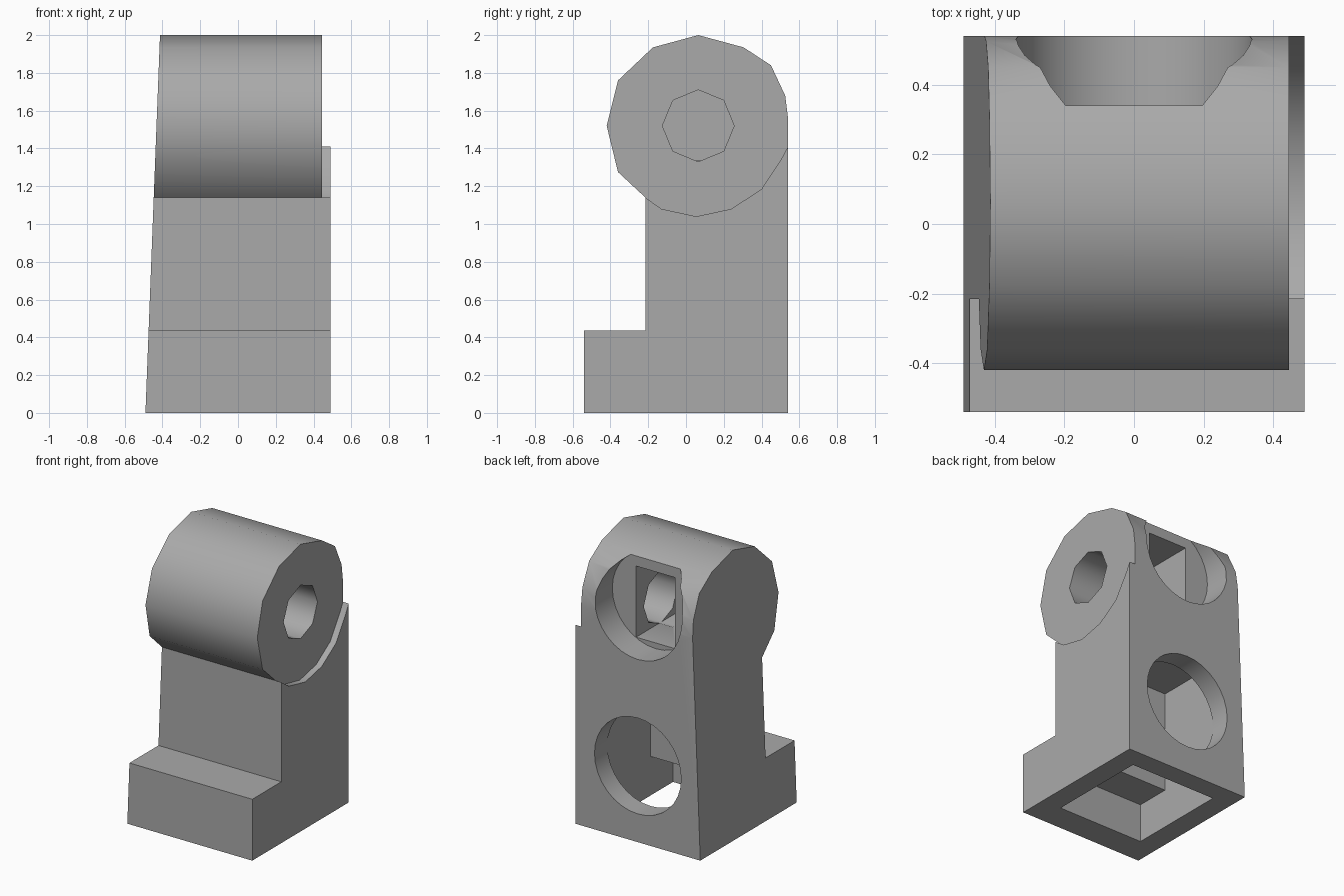
import bpy, bmesh, math
from mathutils import Vector

if "Cube" in bpy.data.objects:
    bpy.data.objects.remove(bpy.data.objects["Cube"], do_unlink=True)

grey = bpy.data.materials.new("plain grey")
grey.use_nodes = True
grey.diffuse_color = (0.4, 0.4, 0.4, 1)
grey.node_tree.nodes["Principled BSDF"].inputs["Base Color"].default_value = (0.4, 0.4, 0.4, 1)


def finish(bm, name):
    bmesh.ops.recalc_face_normals(bm, faces=bm.faces)
    mesh = bpy.data.meshes.new(name)
    bm.to_mesh(mesh)
    bm.free()
    mesh.materials.append(grey)
    obj = bpy.data.objects.new(name, mesh)
    bpy.context.collection.objects.link(obj)
    return obj


def extrude_x(name, profile, x0, x1, taper=0):
    """Extrude a (y, z) profile along x; taper leans the x0 side inward with height."""
    bm = bmesh.new()
    face = bm.faces.new([bm.verts.new((x0 + taper * z, y, z)) for y, z in profile])
    new = bmesh.ops.extrude_face_region(bm, geom=[face])["geom"]
    for v in new:
        if isinstance(v, bmesh.types.BMVert):
            v.co.x = x1
    return finish(bm, name)


def ring(y, z, radius, sides):
    steps = [2 * math.pi * i / sides for i in range(sides)]
    return [(y + radius * math.sin(a), z + radius * math.cos(a)) for a in steps]


def round_hole(name, z, y0, y1):
    """Round cutter running along y."""
    bm = bmesh.new()
    face = bm.faces.new([bm.verts.new((x, y0, h)) for x, h in ring(0, z, 0.34, 32)])
    new = bmesh.ops.extrude_face_region(bm, geom=[face])["geom"]
    for v in new:
        if isinstance(v, bmesh.types.BMVert):
            v.co.y = y1
    return finish(bm, name)


# Side outline: foot, shin, and rounded hip barrel
hip_front = [(-0.215, 1.14), (-0.36, 1.275), (-0.42, 1.52), (-0.36, 1.76),
             (-0.175, 1.935), (0.065, 2.0)]
hip_back = [(0.305, 1.935), (0.45, 1.84), (0.525, 1.68), (0.54, 1.56)]
foot = [(0.54, 0), (-0.54, 0), (-0.54, 0.435), (-0.215, 0.435)]
leg = extrude_x("leg", foot + hip_front + hip_back, -0.49, 0.49, taper=0.0385)

# Shallow step around the hip on the inner side
hip_under = [(-0.215, 1.14), (-0.13, 1.08), (0.055, 1.04), (0.24, 1.08),
             (0.4, 1.185), (0.505, 1.345), (0.54, 1.41)]
step = hip_under + [(0.8, 1.41), (0.8, 2.3), (-0.8, 2.3), (-0.8, 1.14)]

# Hollow inside of foot and shin, open underneath
hollow = [(-0.34, -0.1), (0.395, -0.1), (0.395, 1.0), (-0.09, 1.0),
          (-0.09, 0.276), (-0.34, 0.276)]
socket = [(-0.19, 1.336), (0.36, 1.336), (0.36, 1.84), (-0.19, 1.84)]

cutters = [
    extrude_x("hip_step_cutter", step, 0.445, 0.8),
    extrude_x("hollow_cutter", hollow, -0.34, 0.34),
    round_hole("upper_back_hole_cutter", 1.635, 0.34, 0.8),
    round_hole("lower_back_hole_cutter", 0.54, 0.3, 0.8),
    extrude_x("hip_socket_cutter", socket, -0.153, 0.153),
    extrude_x("axle_hole_cutter", ring(0.065, 1.52, 0.19, 8), 0.05, 0.8),
]

bpy.ops.object.select_all(action="DESELECT")
bpy.context.view_layer.objects.active = leg
leg.select_set(True)
for cutter in cutters:
    cutter.hide_render = True
    mod = leg.modifiers.new(cutter.name, "BOOLEAN")
    mod.operation = "DIFFERENCE"
    mod.solver = "EXACT"
    mod.object = cutter
    bpy.ops.object.modifier_apply(modifier=mod.name)
    bpy.data.objects.remove(cutter, do_unlink=True)

# Smooth barrel and holes, crisp corners elsewhere
bpy.ops.object.shade_smooth_by_angle(angle=math.radians(46))
